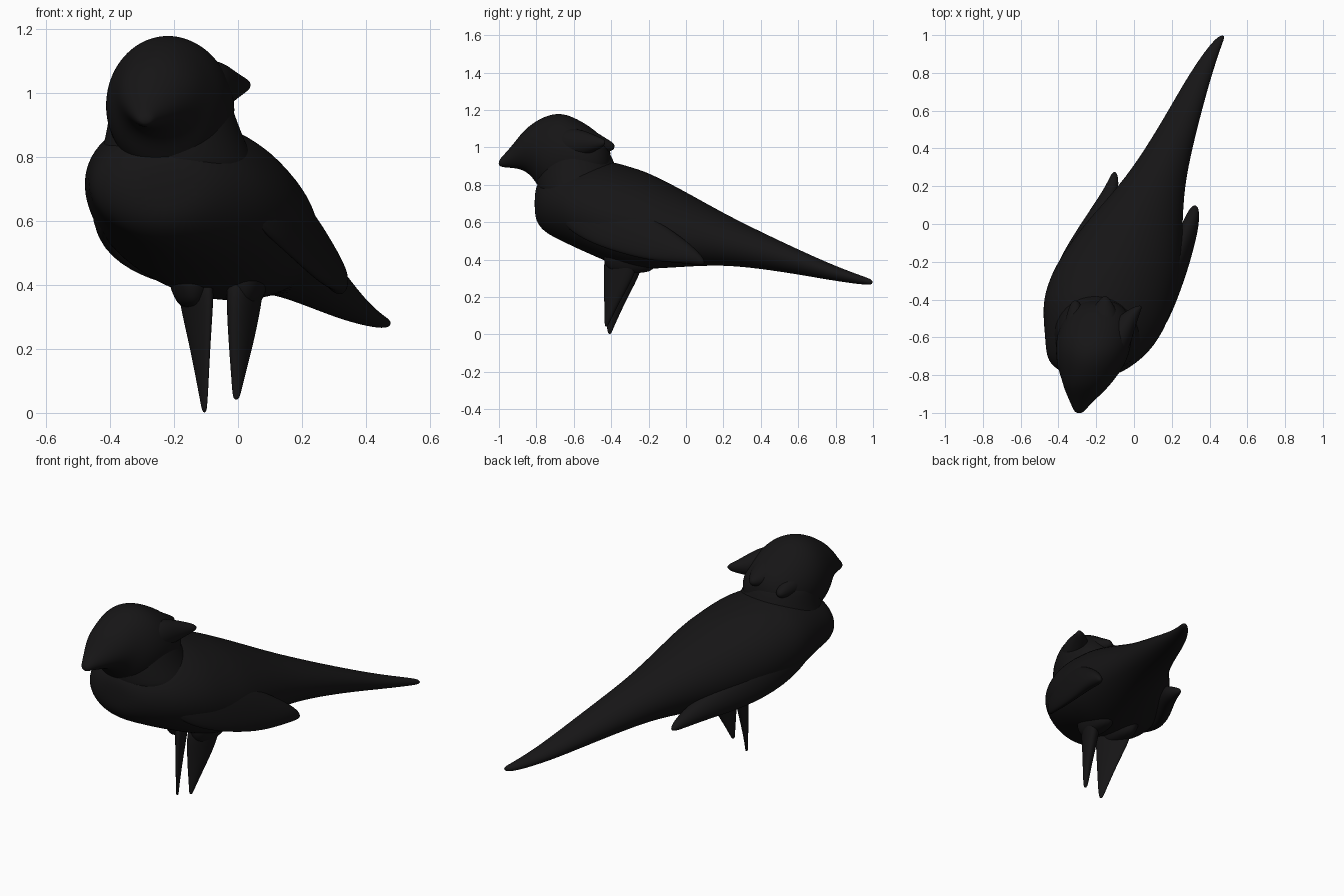
import bpy, bmesh, math

mat = bpy.data.materials.new("charcoal")
mat.diffuse_color = (0.008, 0.0075, 0.008, 1)


def loft(name, rings, axis="y", n=20):
    """Skin ellipses; each ring is (position, min_a, max_a, min_b, max_b, lean)."""
    bm = bmesh.new()
    loops = []
    for r in rings:
        p, a0, a1, b0, b1 = r[:5]
        lean = r[5] if len(r) > 5 else 0
        half = math.sqrt(max(((a1 - a0) / 2) ** 2 - lean ** 2, 1e-6))  # keeps the width
        loop = []
        for i in range(n):
            t = 2 * math.pi * i / n
            b = math.sin(t)
            u = (a0 + a1) / 2 + half * math.cos(t) + lean * b
            v = (b0 + b1) / 2 + (b1 - b0) / 2 * b
            loop.append(bm.verts.new((u, p, v) if axis == "y" else (u, v, p)))
        loops.append(loop)
    for lo, hi in zip(loops, loops[1:]):
        for i in range(n):
            j = (i + 1) % n
            bm.faces.new((lo[i], lo[j], hi[j], hi[i]))
    bm.faces.new(loops[0])
    bm.faces.new(loops[-1])
    bmesh.ops.recalc_face_normals(bm, faces=bm.faces)
    me = bpy.data.meshes.new(name)
    bm.to_mesh(me)
    bm.free()
    me.materials.append(mat)
    for f in me.polygons:
        f.use_smooth = True
    ob = bpy.data.objects.new(name, me)
    bpy.context.collection.objects.link(ob)
    sub = ob.modifiers.new("smooth", "SUBSURF")
    sub.levels = sub.render_levels = 2
    return ob


# Breast, back and long tapering tail
loft("body_and_tail", [
    (-0.81, -0.29, -0.15, 0.64, 0.76),
    (-0.79, -0.38, -0.07, 0.58, 0.82),
    (-0.74, -0.45, 0.01, 0.535, 0.86, -0.01),
    (-0.68, -0.47, 0.08, 0.505, 0.89, -0.03),
    (-0.60, -0.475, 0.14, 0.465, 0.915, -0.05),
    (-0.50, -0.485, 0.19, 0.42, 0.93, -0.06),
    (-0.40, -0.485, 0.22, 0.375, 0.93, -0.07),
    (-0.30, -0.455, 0.245, 0.35, 0.90, -0.07),
    (-0.20, -0.41, 0.26, 0.345, 0.87, -0.07),
    (0.00, -0.27, 0.26, 0.36, 0.765, -0.05),
    (0.20, -0.08, 0.27, 0.37, 0.65, -0.03),
    (0.40, 0.06, 0.31, 0.35, 0.55, -0.01),
    (0.60, 0.18, 0.36, 0.32, 0.455),
    (0.80, 0.295, 0.415, 0.285, 0.365),
    (0.95, 0.40, 0.465, 0.265, 0.31),
    (1.00, 0.455, 0.485, 0.265, 0.292)])

# Head with short beak, running down into the neck
loft("head_and_beak", [
    (-1.002, -0.31, -0.27, 0.90, 0.93),
    (-0.975, -0.325, -0.25, 0.893, 0.96),
    (-0.93, -0.345, -0.205, 0.89, 1.01),
    (-0.87, -0.372, -0.14, 0.88, 1.09),
    (-0.82, -0.385, -0.10, 0.84, 1.13),
    (-0.78, -0.40, -0.07, 0.77, 1.155),
    (-0.73, -0.412, -0.04, 0.74, 1.178),
    (-0.66, -0.418, -0.015, 0.74, 1.187),
    (-0.58, -0.41, -0.005, 0.74, 1.155),
    (-0.50, -0.375, -0.015, 0.76, 1.105),
    (-0.44, -0.33, -0.05, 0.80, 1.05),
    (-0.40, -0.26, -0.12, 0.84, 0.98)])

# Neck easing the head into the shoulders
loft("neck", [
    (0.72, -0.455, 0.08, -0.79, -0.33),
    (0.80, -0.435, 0.05, -0.80, -0.34),
    (0.87, -0.415, 0.015, -0.80, -0.36),
    (0.94, -0.405, -0.01, -0.79, -0.39),
    (1.02, -0.38, -0.04, -0.77, -0.43)], axis="z")

# Feather tufts at the back of the head
loft("right_tuft", [
    (-0.72, -0.18, -0.06, 0.94, 1.08),
    (-0.64, -0.17, -0.015, 0.93, 1.11),
    (-0.56, -0.14, 0.005, 0.945, 1.10),
    (-0.48, -0.08, 0.03, 0.98, 1.065),
    (-0.43, 0.015, 0.048, 1.01, 1.042)], n=12)
loft("centre_tuft", [
    (-0.60, -0.28, -0.08, 1.00, 1.15),
    (-0.48, -0.25, -0.08, 0.96, 1.085),
    (-0.42, -0.20, -0.11, 0.97, 1.045),
    (-0.38, -0.165, -0.14, 0.99, 1.02)], n=12)
loft("left_tuft", [
    (-0.60, -0.39, -0.26, 0.93, 1.06),
    (-0.48, -0.36, -0.26, 0.92, 1.03),
    (-0.40, -0.33, -0.29, 0.95, 0.985)], n=12)

# Folded wings, thin blades with tips standing clear of the body
loft("right_wing", [
    (-0.68, 0.00, 0.06, 0.60, 0.74, -0.01),
    (-0.55, 0.08, 0.17, 0.50, 0.76, -0.03),
    (-0.35, 0.15, 0.25, 0.43, 0.70, -0.03),
    (-0.18, 0.20, 0.305, 0.39, 0.63, -0.03),
    (-0.02, 0.24, 0.345, 0.38, 0.52, -0.02),
    (0.06, 0.28, 0.348, 0.37, 0.45),
    (0.10, 0.31, 0.335, 0.37, 0.40)], n=16)
loft("left_wing", [
    (-0.55, -0.465, -0.36, 0.58, 0.76),
    (-0.30, -0.455, -0.34, 0.49, 0.72),
    (-0.10, -0.35, -0.23, 0.42, 0.62),
    (0.08, -0.23, -0.11, 0.39, 0.53),
    (0.20, -0.15, -0.075, 0.37, 0.45),
    (0.28, -0.115, -0.09, 0.375, 0.40)], n=16)

# Tapering legs, each a blade turned outward to the back
loft("left_leg", [
    (0.00, -0.112, -0.098, -0.415, -0.40),
    (0.03, -0.118, -0.094, -0.425, -0.39, -0.008),
    (0.20, -0.15, -0.086, -0.43, -0.31, -0.025),
    (0.34, -0.185, -0.075, -0.435, -0.23, -0.043),
    (0.45, -0.20, -0.07, -0.43, -0.22, -0.045)], axis="z", n=12)
loft("right_leg", [
    (0.04, -0.014, 0.003, -0.435, -0.42),
    (0.07, -0.02, 0.012, -0.435, -0.405),
    (0.20, -0.03, 0.046, -0.44, -0.34, 0.02),
    (0.33, -0.038, 0.075, -0.445, -0.26, 0.03),
    (0.45, -0.04, 0.09, -0.44, -0.25, 0.03)], axis="z", n=12)

# Ragged belly feathers around the legs
for side, x in (("left", -0.14), ("right", 0.02)):
    loft(side + "_thigh_feathers", [
        (0.325, x - 0.04, x + 0.04, -0.40, -0.19),
        (0.37, x - 0.07, x + 0.07, -0.44, -0.15),
        (0.48, x - 0.10, x + 0.10, -0.47, -0.12)], axis="z", n=12)
